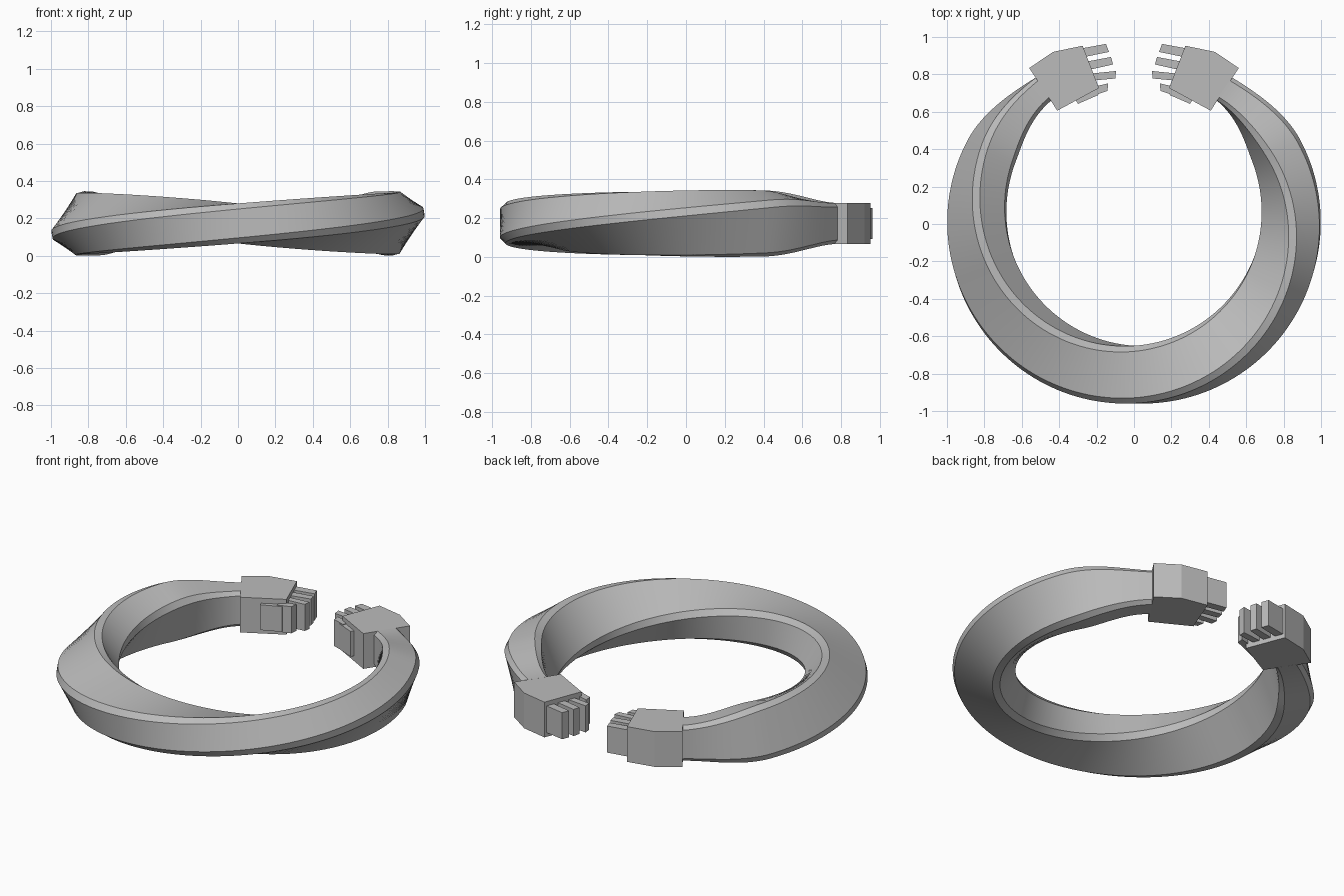
import bpy
import bmesh
import math

cube = bpy.data.objects.get("Cube")
if cube:
    bpy.data.objects.remove(cube, do_unlink=True)

grey = bpy.data.materials.new("plain grey")
grey.use_nodes = True
GREY = (0.5, 0.5, 0.5, 1)
grey.diffuse_color = GREY
grey.node_tree.nodes["Principled BSDF"].inputs["Base Color"].default_value = GREY

MID_Z = 0.173          # height of the ring's centre plane
CENTRE_Y = 0.035       # ring centre
RADIUS = 0.84
END = math.radians(145)    # half sweep, measured from the front
TAPER = math.radians(115)  # where the wrists begin to narrow


def finish(bm, name):
    bmesh.ops.recalc_face_normals(bm, faces=bm.faces)
    mesh = bpy.data.meshes.new(name)
    bm.to_mesh(mesh)
    bm.free()
    mesh.materials.append(grey)
    obj = bpy.data.objects.new(name, mesh)
    bpy.context.collection.objects.link(obj)
    return obj


def prism(name, outline, half_height, side):
    """Upright block from a plan outline, mirrored by side."""
    bm = bmesh.new()
    base = [bm.verts.new((side * x, y, MID_Z - half_height)) for x, y in outline]
    face = bm.faces.new(base)
    top = bmesh.ops.extrude_face_region(bm, geom=[face])["geom"]
    verts = [v for v in top if isinstance(v, bmesh.types.BMVert)]
    bmesh.ops.translate(bm, verts=verts, vec=(0, 0, 2 * half_height))
    return finish(bm, name)


# Twisted band: chamfered rectangle making a half turn along an open ring
A, B, C = 0.154, 0.107, 0.03
quarter = [(A, B - C), (A - C, B)]
section = (quarter + [(-u, v) for u, v in reversed(quarter)]
           + [(-u, -v) for u, v in quarter]
           + [(u, -v) for u, v in reversed(quarter)])

bm = bmesh.new()
rings = []
STEPS = 144
for i in range(STEPS + 1):
    phi = END * (2 * i / STEPS - 1)
    twist = math.pi / 2 * phi / END
    t = max(0, (abs(phi) - TAPER) / (END - TAPER))
    scale = 1 - 0.31 * t * t * (3 - 2 * t)
    ring = []
    for u, v in section:
        r = RADIUS + scale * (u * math.cos(twist) - v * math.sin(twist))
        z = MID_Z + scale * (u * math.sin(twist) + v * math.cos(twist))
        ring.append(bm.verts.new((r * math.sin(phi), CENTRE_Y - r * math.cos(phi), z)))
    rings.append(ring)
for a, b in zip(rings, rings[1:]):
    for j in range(len(section)):
        k = (j + 1) % len(section)
        bm.faces.new((a[j], a[k], b[k], b[j]))
bm.faces.new(rings[0])
bm.faces.new(rings[-1])
band = finish(bm, "twisted_band")
bpy.context.view_layer.objects.active = band
band.select_set(True)
bpy.ops.object.shade_smooth_by_angle(angle=math.radians(30))

# Blocky hands at both ends
palm = [(0.56, 0.834), (0.433, 0.92), (0.275, 0.953), (0.187, 0.727), (0.41, 0.606)]
thumb = [(0.30, 0.642), (0.19, 0.69), (0.205, 0.735), (0.32, 0.68)]
# Each finger: tip far corner, tip near corner, buried near root, buried far root
fingers = [
    [(0.15, 0.963), (0.134, 0.92), (0.28, 0.89), (0.30, 0.935)],
    [(0.123, 0.893), (0.112, 0.853), (0.26, 0.82), (0.27, 0.865)],
    [(0.096, 0.818), (0.10, 0.778), (0.24, 0.765), (0.25, 0.802)],
    [(0.138, 0.752), (0.142, 0.711), (0.22, 0.685), (0.23, 0.73)],
]
for side, label in ((1, "left"), (-1, "right")):
    prism(label + "_palm", palm, 0.106, side)
    prism(label + "_thumb", thumb, 0.076, side)
    for n, outline in enumerate(fingers, 1):
        prism(f"{label}_finger_{n}", outline, 0.08, side)
